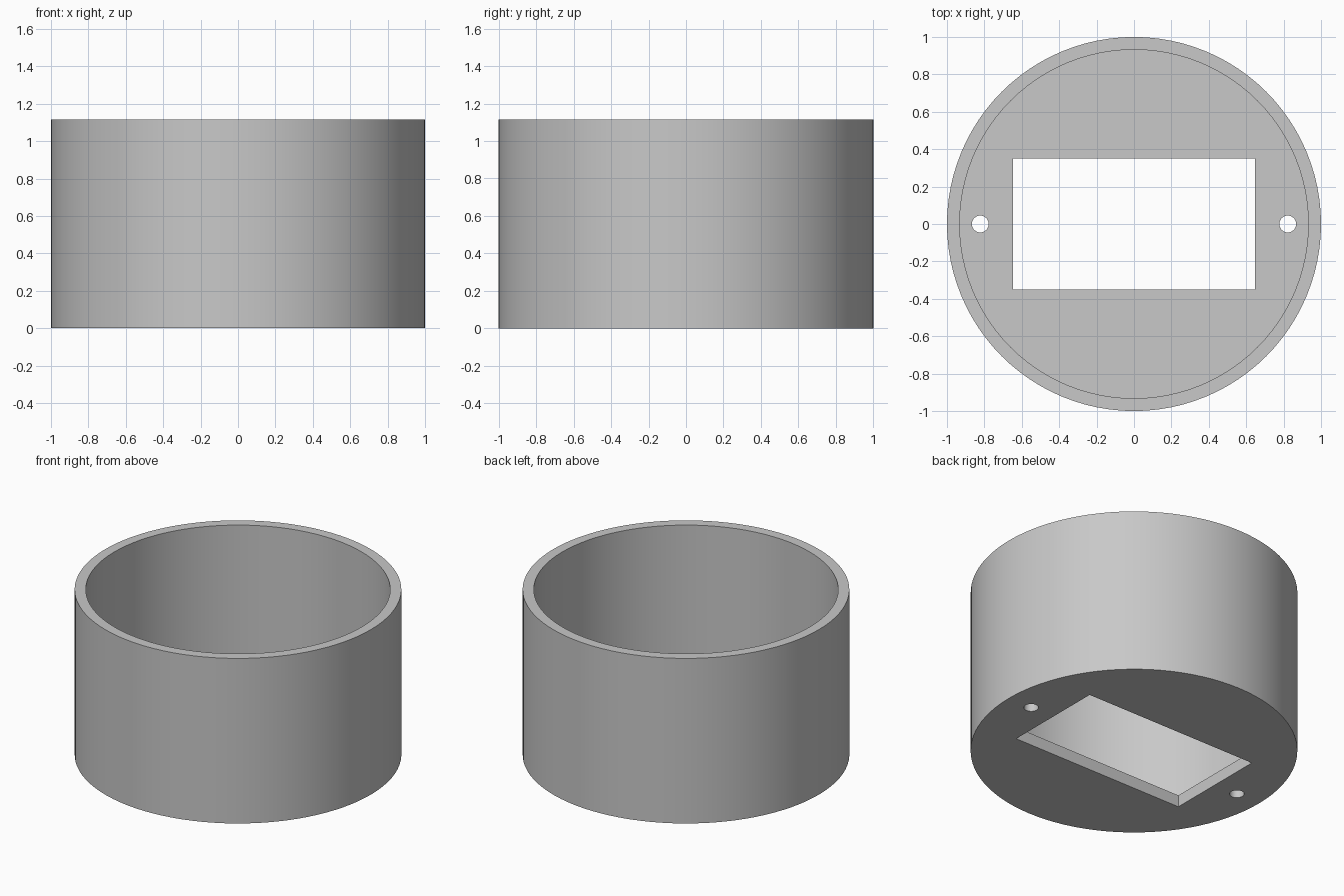
import bpy
import math

if "Cube" in bpy.data.objects:
    bpy.data.objects.remove(bpy.data.objects["Cube"], do_unlink=True)

HEIGHT = 1.115
OUTER, INNER = 1.0, 0.932
FLOOR = 0.08

# Single grey finish
grey = bpy.data.materials.new("light grey")
grey.use_nodes = True
colour = (0.58, 0.58, 0.58, 1)
grey.diffuse_color = colour
grey.node_tree.nodes["Principled BSDF"].inputs["Base Color"].default_value = colour


def cylinder(name, radius, bottom, top, x=0, sides=96):
    bpy.ops.mesh.primitive_cylinder_add(
        vertices=sides, radius=radius, depth=top - bottom,
        location=(x, 0, (bottom + top) / 2))
    obj = bpy.context.object
    obj.name = name
    obj.data.materials.append(grey)
    return obj


def box(name, width, depth, height):
    bpy.ops.mesh.primitive_cube_add(size=1)
    obj = bpy.context.object
    obj.name = name
    obj.scale = (width, depth, height)
    bpy.ops.object.transform_apply(location=False, rotation=False, scale=True)
    obj.data.materials.append(grey)
    return obj


def cut(target, cutter):
    mod = target.modifiers.new("cut", 'BOOLEAN')
    mod.operation = 'DIFFERENCE'
    mod.solver = 'EXACT'
    mod.object = cutter
    bpy.context.view_layer.objects.active = target
    bpy.ops.object.modifier_apply(modifier=mod.name)
    bpy.data.objects.remove(cutter, do_unlink=True)


# Round cup, open at the top
cup = cylinder("round_housing", OUTER, 0, HEIGHT)
cut(cup, cylinder("cavity_cutter", INNER, FLOOR, HEIGHT + 0.2))

# Rectangular opening through the floor
cut(cup, box("window_cutter", 1.296, 0.70, 0.5))

# Screw hole on each side of the opening
for side in (-1, 1):
    cut(cup, cylinder("screw_hole_cutter", 0.045, -0.2, 0.3, x=side * 0.822, sides=32))

# Smooth walls, crisp rims
bpy.ops.object.select_all(action='DESELECT')
cup.select_set(True)
bpy.context.view_layer.objects.active = cup
bpy.ops.object.shade_smooth_by_angle(angle=math.radians(30))
